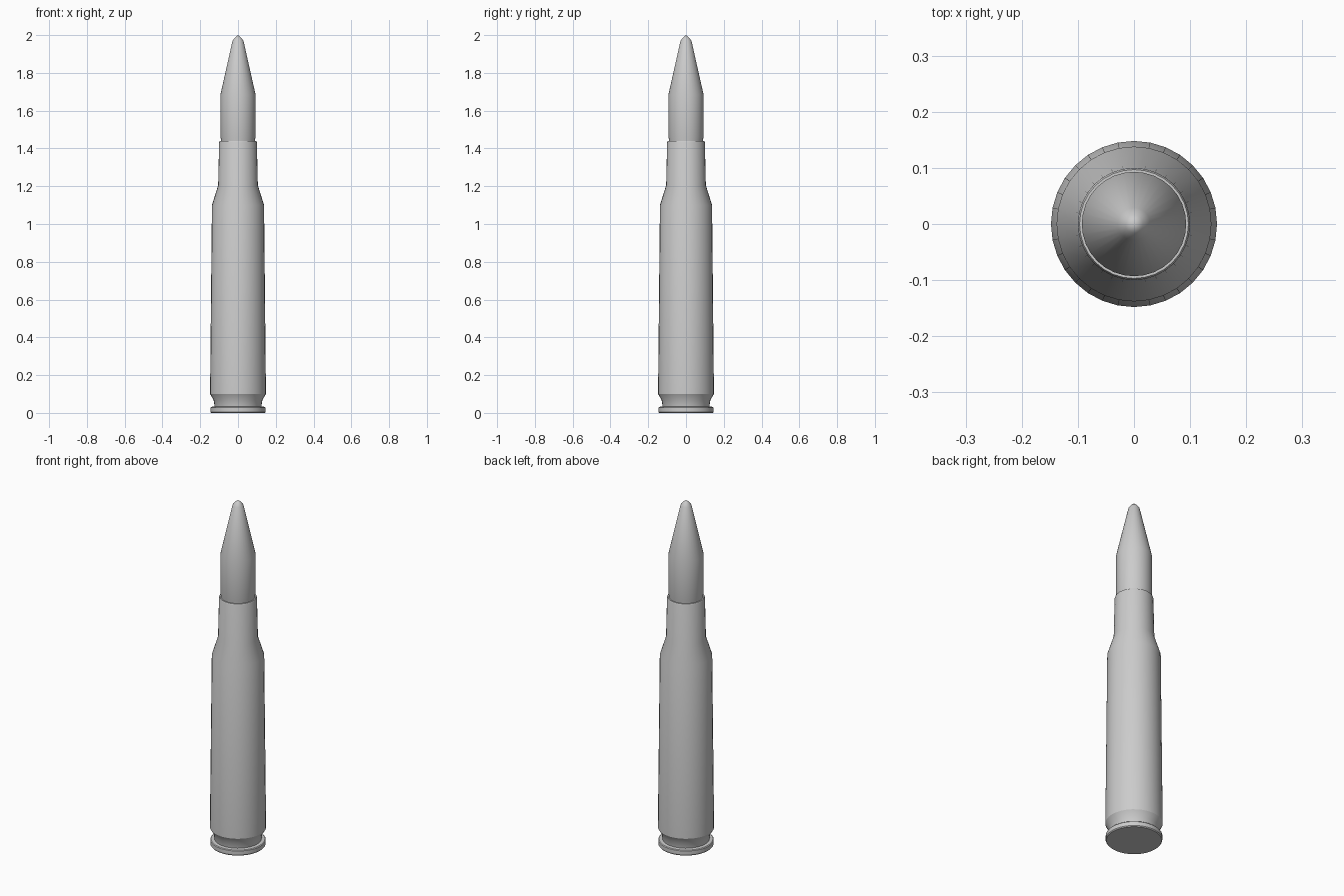
import bpy
import bmesh
import math

if "Cube" in bpy.data.objects:
    bpy.data.objects.remove(bpy.data.objects["Cube"])

SIDES = 32


def lathe(name, profile):
    """Revolve (radius, z) points around the z axis into a closed solid."""
    bm = bmesh.new()
    verts = [bm.verts.new((r, 0, z)) for r, z in profile]
    edges = [bm.edges.new(pair) for pair in zip(verts, verts[1:])]
    bmesh.ops.spin(bm, geom=verts + edges, cent=(0, 0, 0), axis=(0, 0, 1),
                   angle=math.tau, steps=SIDES, use_merge=True)
    bmesh.ops.remove_doubles(bm, verts=bm.verts, dist=1e-5)
    bmesh.ops.recalc_face_normals(bm, faces=bm.faces)
    mesh = bpy.data.meshes.new(name)
    bm.to_mesh(mesh)
    bm.free()
    obj = bpy.data.objects.new(name, mesh)
    bpy.context.collection.objects.link(obj)
    bpy.ops.object.select_all(action='DESELECT')
    obj.select_set(True)
    bpy.context.view_layer.objects.active = obj
    bpy.ops.object.shade_smooth_by_angle(angle=math.radians(30))
    return obj


# Case: rim, extractor groove, tapered body, shoulder, neck and mouth
lathe("case", [
    (0, 0), (0.142, 0), (0.146, 0.005), (0.146, 0.028), (0.142, 0.032),
    (0.124, 0.034), (0.129, 0.068), (0.148, 0.10),
    (0.138, 1.10), (0.105, 1.205), (0.100, 1.432), (0.097, 1.44),
    (0.091, 1.44), (0.091, 1.40), (0, 1.40),
])

# Pointed tip: seated shank, taper and rounded nose
lathe("tip", [
    (0, 1.40), (0.090, 1.40), (0.090, 1.445), (0.093, 1.46),
    (0.093, 1.685), (0.029, 1.97), (0.016, 1.987), (0, 2.0),
])
